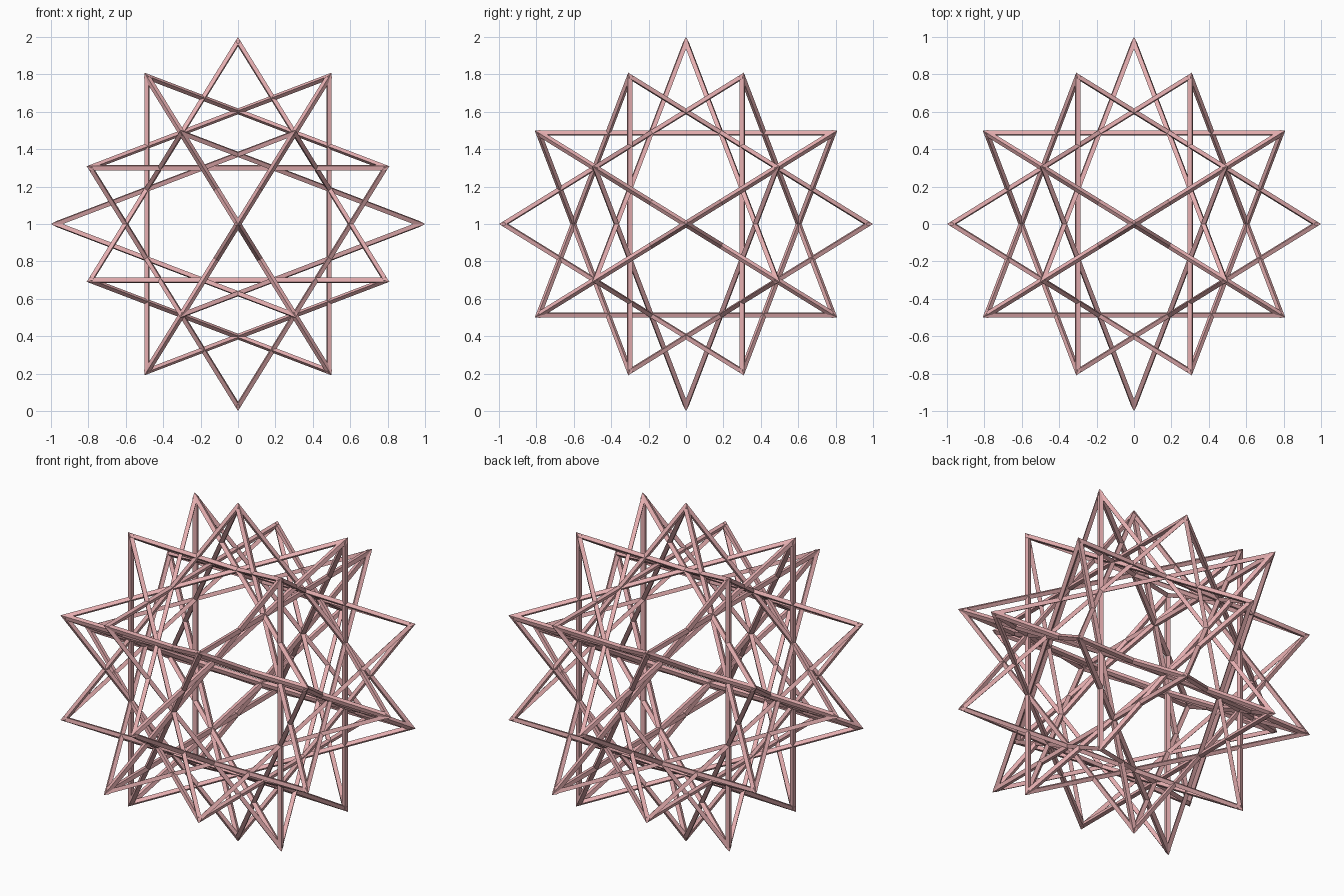
import bpy, bmesh, math
from itertools import product, combinations
from mathutils import Vector

if "Cube" in bpy.data.objects:
    bpy.data.objects.remove(bpy.data.objects["Cube"])

DEPTH = 0.015      # half depth of a bar, towards the centre
WIDTH = 0.017      # half width of a bar
SPREAD = 1 / math.cos(math.radians(54))   # mitre stretch at the tips
RADIUS = 1 - DEPTH * SPREAD               # centre line radius of the tips
PHI = (1 + math.sqrt(5)) / 2

# 30 star tips: corners of an icosidodecahedron
tips = []
for k in range(3):
    for s in (1, -1):
        p = [0, 0, 0]
        p[k] = s
        tips.append(Vector(p))
    for a, b, c in product((1, -1), repeat=3):
        v = (a * 0.5, b * 0.5 / PHI, c * PHI / 2)
        tips.append(Vector([v[(i + k) % 3] for i in range(3)]))

# 60 ridged bars joining tips 108 degrees apart, mitred to a shared point
bm = bmesh.new()
target = math.cos(math.radians(108))
for p, q in combinations(tips, 2):
    if abs(p.dot(q) - target) > 0.01:
        continue
    side = p.cross(q).normalized() * WIDTH
    rings = []
    for t in (p, q):
        out = t * DEPTH * SPREAD
        rings.append([bm.verts.new(t * RADIUS + o + Vector((0, 0, 1)))
                      for o in (out, side, -out, -side)])
    a, b = rings
    for i in range(4):
        j = (i + 1) % 4
        bm.faces.new((a[i], a[j], b[j], b[i]))
    bm.faces.new(a[::-1])
    bm.faces.new(b)
bmesh.ops.recalc_face_normals(bm, faces=bm.faces)

mesh = bpy.data.meshes.new("star_frame")
bm.to_mesh(mesh)
bm.free()
frame = bpy.data.objects.new("star_frame", mesh)
bpy.context.collection.objects.link(frame)

# pink finish
mat = bpy.data.materials.new("pink")
mat.diffuse_color = (0.78, 0.42, 0.43, 1)
mat.use_nodes = True
mat.node_tree.nodes["Principled BSDF"].inputs["Base Color"].default_value = mat.diffuse_color
mesh.materials.append(mat)
